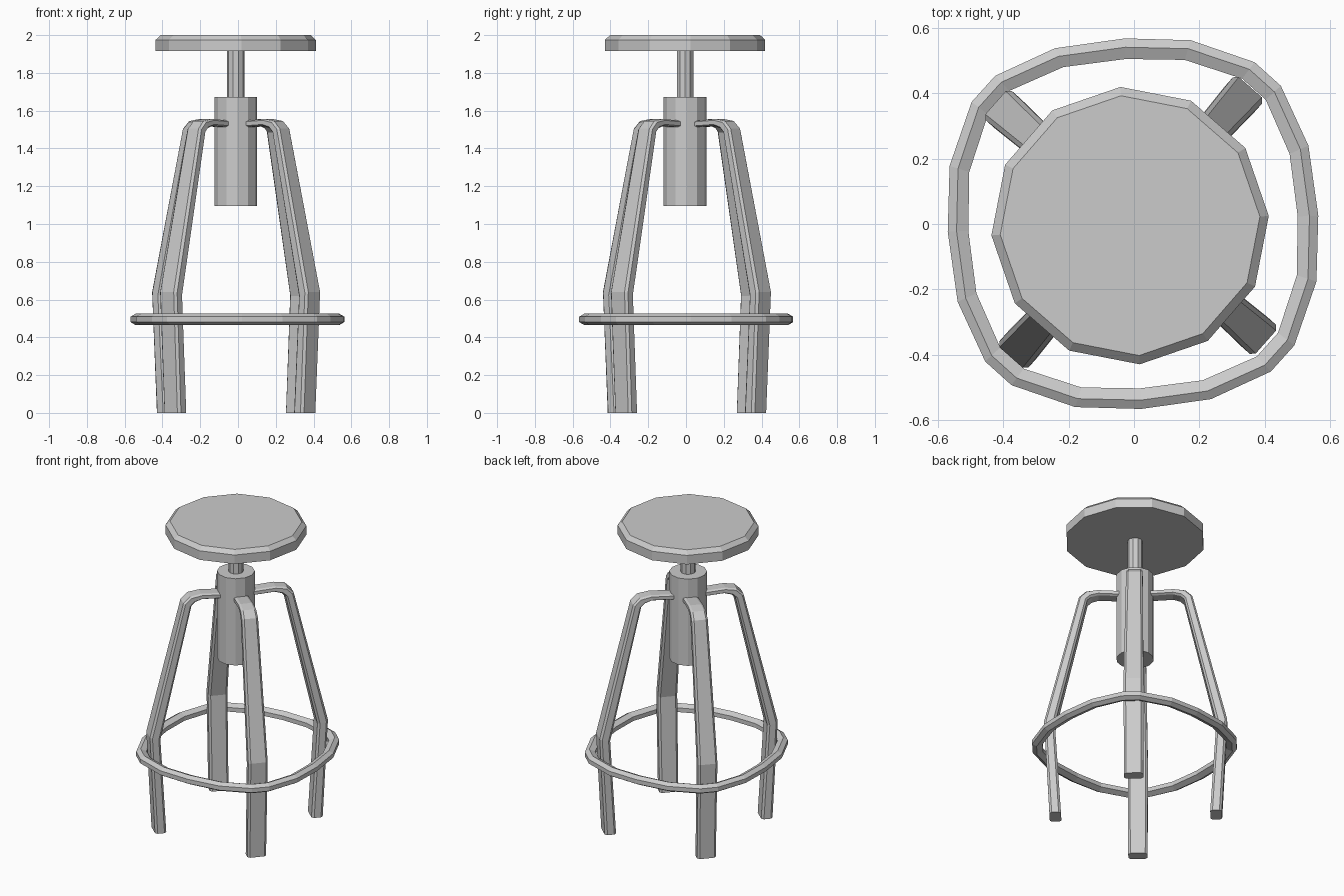
import bpy
from math import sin, cos, radians, pi
from mathutils import Vector

if "Cube" in bpy.data.objects:
    bpy.data.objects.remove(bpy.data.objects["Cube"])


def make_object(name, verts, faces):
    mesh = bpy.data.meshes.new(name)
    mesh.from_pydata(verts, [], faces)
    mesh.update()
    obj = bpy.data.objects.new(name, mesh)
    bpy.context.collection.objects.link(obj)
    return obj


def skin(name, loops, closed=False):
    """Bridge equal-sized vertex loops; cap the ends unless closed."""
    n, m = len(loops[0]), len(loops)
    verts = [p for loop in loops for p in loop]
    faces = []
    for i in range(m if closed else m - 1):
        a, b = i * n, (i + 1) % m * n
        faces += [(a + j, a + (j + 1) % n, b + (j + 1) % n, b + j) for j in range(n)]
    if not closed:
        faces += [tuple(reversed(range(n))), tuple(range((m - 1) * n, m * n))]
    return make_object(name, verts, faces)


def lathe(name, profile, sides, cx, cy, turn=0.0):
    """Faceted round part from (radius, z) pairs, bottom to top."""
    angles = [turn + 2 * pi * k / sides for k in range(sides)]
    return skin(name, [[(cx + r * cos(a), cy + r * sin(a), z) for a in angles]
                       for r, z in profile])


# Seat, screw post and central column
CX, CY = -0.012, -0.005
lathe("seat", [(0.425, 1.915), (0.425, 1.975), (0.398, 2.0)], 12, CX, CY, radians(4))
lathe("seat_post", [(0.046, 1.6), (0.046, 1.93)], 10, CX, CY)
lathe("column", [(0.114, 1.095), (0.114, 1.672)], 12, CX, CY, radians(4))

# Leg stations: outer (r, z), inner (r, z), half width
STATIONS = [
    ((0.52, 0.0), (0.45, 0.0), 0.058),
    ((0.552, 0.64), (0.487, 0.62), 0.060),
    ((0.342, 1.505), (0.292, 1.485), 0.050),
    ((0.30, 1.545), (0.268, 1.507), 0.048),
    ((0.23, 1.556), (0.225, 1.52), 0.046),
    ((0.05, 1.545), (0.05, 1.51), 0.045),
]


def leg(name, angle):
    out_dir = Vector((cos(angle), sin(angle), 0))
    side = Vector((-sin(angle), cos(angle), 0))
    origin = Vector((-0.010, 0.005, 0))
    loops = []
    for (ro, zo), (ri, zi), w in STATIONS:
        outer = origin + out_dir * ro + Vector((0, 0, zo))
        inner = origin + out_dir * ri + Vector((0, 0, zi))
        v = w - 0.013
        # chamfered rectangle: (depth fraction, sideways offset)
        section = [(0, -v), (0.2, -w), (0.8, -w), (1, -v),
                   (1, v), (0.8, w), (0.2, w), (0, v)]
        loops.append([inner.lerp(outer, t) + side * s for t, s in section])
    return skin(name, loops)


for k, name in enumerate(("back_right_leg", "back_left_leg",
                          "front_left_leg", "front_right_leg")):
    leg(name, radians(48.5 + 90 * k))

# Foot ring: rounded square path with a hexagonal section
CORNER = [(0.567, 2.5), (0.587, 24), (0.618, 43), (0.618, 53), (0.588, 72.5)]
SECTION = [(0, -0.014), (0, 0.014), (-0.027, 0.03),
           (-0.063, 0.014), (-0.063, -0.014), (-0.027, -0.03)]
ring = []
for k in range(4):
    for r, deg in CORNER:
        a = radians(deg + 90 * k)
        ring.append([((r + dr) * cos(a) - 0.003, (r + dr) * sin(a) + 0.001, 0.495 + dz)
                     for dr, dz in SECTION])
skin("foot_ring", ring, closed=True)

# Consistent outward normals
import bmesh
for obj in bpy.context.collection.objects:
    bm = bmesh.new()
    bm.from_mesh(obj.data)
    bmesh.ops.recalc_face_normals(bm, faces=bm.faces)
    bm.to_mesh(obj.data)
    bm.free()
